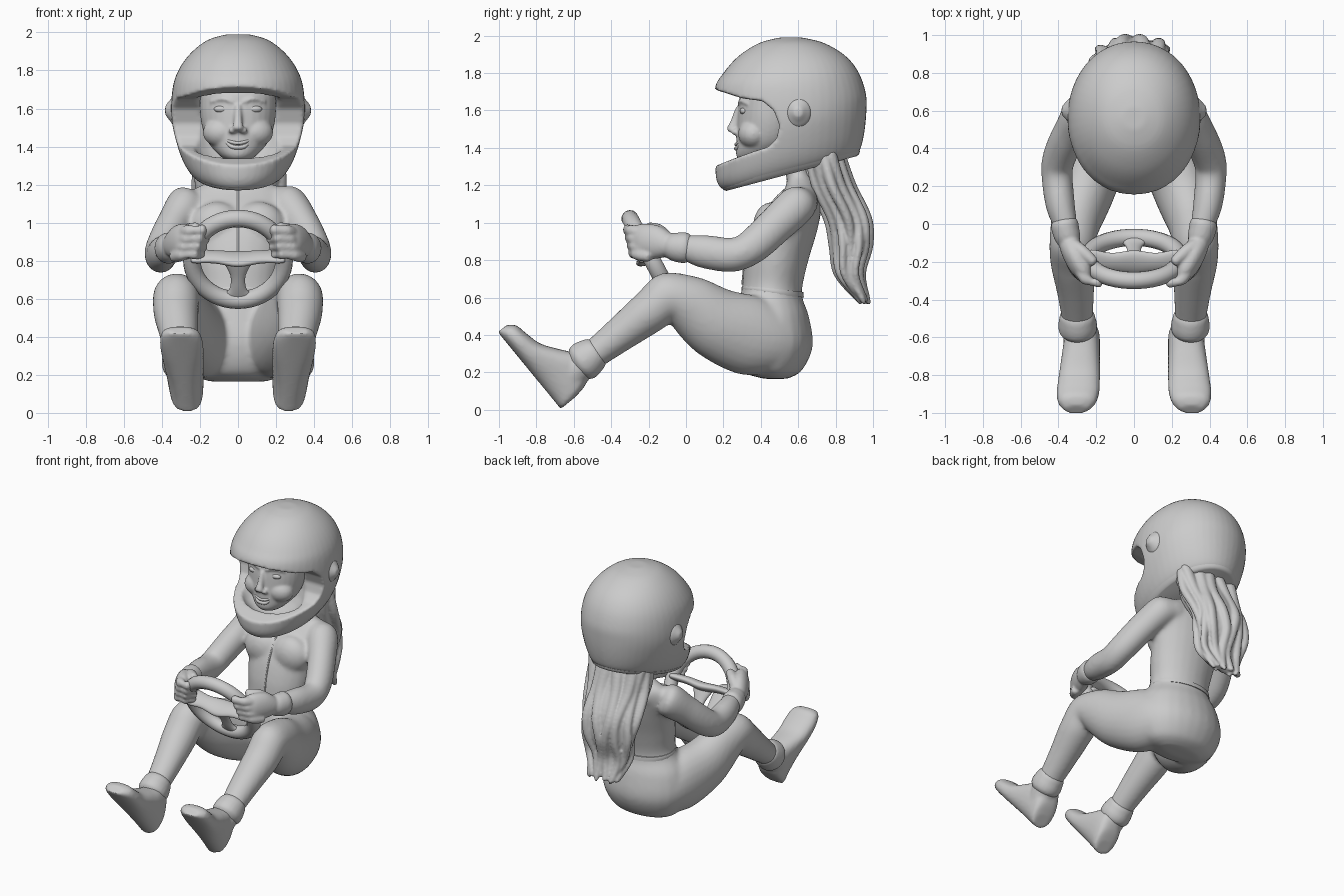
import bpy, bmesh, math
from mathutils import Vector, Matrix

if "Cube" in bpy.data.objects:
    bpy.data.objects.remove(bpy.data.objects["Cube"])

grey = bpy.data.materials.new("plain_grey")
grey.use_nodes = True
grey.diffuse_color = (0.6, 0.6, 0.6, 1)
grey.node_tree.nodes["Principled BSDF"].inputs["Base Color"].default_value = (0.6, 0.6, 0.6, 1)
X = Vector((1, 0, 0))


def catmull(p, steps):
    """Smooth a list of (centre, side, depth) vector triples."""
    out = []
    for i in range(len(p) - 1):
        a, b, c, d = p[max(i - 1, 0)], p[i], p[i + 1], p[min(i + 2, len(p) - 1)]
        for k in range(steps):
            t = k / steps
            out.append([b[j] + (c[j] - a[j]) * (t / 2)
                        + (a[j] * 2 - b[j] * 5 + c[j] * 4 - d[j]) * (t * t / 2)
                        + (b[j] * 3 - a[j] - c[j] * 3 + d[j]) * (t ** 3 / 2) for j in range(3)])
    return out + [p[-1]]


def loft(bm, rings, sides=24, steps=5, power=1.0):
    """Skin elliptical rings, closing both ends."""
    def arc(v):
        return math.copysign(abs(v) ** power, v)
    rows = []
    for c, a, b in catmull(rings, steps):
        angles = [2 * math.pi * i / sides for i in range(sides)]
        rows.append([bm.verts.new(c + a * arc(math.cos(t)) + b * arc(math.sin(t))) for t in angles])
    for r, s in zip(rows, rows[1:]):
        for i in range(sides):
            j = (i + 1) % sides
            bm.faces.new((r[i], r[j], s[j], s[i]))
    bm.faces.new(rows[0][::-1])
    bm.faces.new(rows[-1])


def tube(bm, pts, mirror=1, **kw):
    """Loft along a path of (x, y, z, side radius, depth radius) with rounded tips."""
    ps = [Vector((p[0] * mirror, p[1], p[2])) for p in pts]
    rings = []
    for i, p in enumerate(ps):
        t = (ps[min(i + 1, len(ps) - 1)] - ps[max(i - 1, 0)]).normalized()
        ref = X if abs(t.x) < 0.8 else Vector((0, 0, 1))
        a = (ref - t * ref.dot(t)).normalized()
        rings.append([p, a * pts[i][3], t.cross(a) * pts[i][4]])
        if i in (0, len(ps) - 1):
            out = -t if i == 0 else t
            tip = [p + out * min(pts[i][3:]) * 0.5, rings[-1][1] * 0.45, rings[-1][2] * 0.45]
            rings.insert(0 if i == 0 else len(rings), tip)
    loft(bm, rings, **kw)


def profile(bm, rows, **kw):
    """Loft rings given as (front y, front z, back y, back z, half width)."""
    rings = []
    for fy, fz, by, bz, w in rows:
        f, b = Vector((0, fy, fz)), Vector((0, by, bz))
        rings.append([(f + b) / 2, X * w, (b - f) / 2])
    loft(bm, rings, **kw)


def ball(bm, centre, size, segments=24):
    m = Matrix.Translation(centre) @ Matrix.Diagonal((*size, 1))
    bmesh.ops.create_uvsphere(bm, u_segments=segments, v_segments=segments // 2, radius=1, matrix=m)


def finish(name, bm, voxel=0, smooth=0, cutters=()):
    """Make the object, carve it, and blend its pieces when a voxel size is set."""
    bmesh.ops.recalc_face_normals(bm, faces=bm.faces)
    me = bpy.data.meshes.new(name)
    bm.to_mesh(me)
    bm.free()
    ob = bpy.data.objects.new(name, me)
    bpy.context.collection.objects.link(ob)
    for c in cutters:
        mod = ob.modifiers.new("carve", "BOOLEAN")
        mod.operation, mod.object, mod.solver = "DIFFERENCE", c, "EXACT"
    if voxel:
        mod = ob.modifiers.new("blend", "REMESH")
        mod.mode, mod.voxel_size = "VOXEL", voxel
        mod = ob.modifiers.new("soften", "SMOOTH")
        mod.factor, mod.iterations = 0.5, smooth
    if ob.modifiers:
        bpy.context.view_layer.update()
        done = bpy.data.meshes.new_from_object(ob.evaluated_get(bpy.context.evaluated_depsgraph_get()))
        ob.modifiers.clear()
        ob.data = done
    ob.data.materials.clear()
    ob.data.materials.append(grey)
    bpy.context.view_layer.objects.active = ob
    bpy.ops.object.select_all(action="DESELECT")
    ob.select_set(True)
    bpy.ops.object.shade_smooth_by_angle(angle=math.radians(50))
    return ob


# Racing suit: torso, arms and legs blended together
bm = bmesh.new()
profile(bm, [(.42, .165, .54, .165, .15), (.3, .21, .62, .21, .25), (.25, .36, .678, .34, .31),
             (.27, .52, .657, .5, .285), (.3, .66, .62, .62, .215), (.315, .8, .65, .78, .228),
             (.36, .95, .7, .95, .253), (.44, 1.08, .725, 1.08, .28), (.52, 1.17, .715, 1.16, .25),
             (.54, 1.225, .69, 1.22, .14), (.53, 1.27, .66, 1.27, .09), (.52, 1.4, .65, 1.4, .088)])
for s in (1, -1):
    ball(bm, (s * .11, .455, .98), (.14, .098, .13))
    tube(bm, [(.16, .625, 1.11, .085, .085), (.255, .6, 1.1, .102, .102), (.335, .485, .992, .093, .1),
              (.397, .35, .87, .088, .094), (.407, .25, .828, .083, .092), (.39, .1, .845, .078, .09),
              (.365, 0, .865, .064, .07), (.35, -.05, .87, .055, .06)], s)
    tube(bm, [(.135, .53, .36, .13, .14), (.16, .46, .37, .155, .185), (.205, .33, .4, .162, .215),
              (.265, .15, .47, .152, .19), (.31, 0, .575, .131, .15), (.325, -.1, .602, .123, .131),
              (.325, -.2, .52, .118, .115), (.31, -.35, .405, .1, .095), (.3, -.5, .29, .083, .077),
              (.3, -.58, .23, .078, .07)], s)
finish("racing_suit", bm, .014, 10)

# Suit trim: belt and front zip
bm = bmesh.new()
profile(bm, [(.302, .635, .63, .6, .217), (.296, .65, .629, .615, .221), (.302, .665, .628, .63, .217)], steps=2)
finish("belt", bm)
bm = bmesh.new()
tube(bm, [(0, .303, .68, .006, .006), (0, .318, .8, .006, .006), (0, .36, .95, .006, .006),
          (0, .44, 1.08, .006, .006), (0, .52, 1.17, .006, .006)], sides=8)
finish("front_zip", bm)

for s, side in ((1, "left"), (-1, "right")):
    # Shoe: sections stand square to a sole rising from heel to toe
    along, up = Vector((s * .07, -.63, .77)), Vector((0, .77, .63))
    heel = Vector((s * .268, -.675, .01))
    bm = bmesh.new()
    rings = []
    for d, h, w in ((-.008, .1, .055), (.01, .19, .08), (.07, .28, .092), (.15, .27, .098), (.23, .21, .104),
                    (.33, .14, .111), (.42, .115, .113), (.49, .1, .098), (.525, .06, .06)):
        rings.append([heel + along * d + up * (h / 2), X * w, up * (h / 2)])
    loft(bm, rings, power=.85)
    tube(bm, [(.298, -.5, .28, .085, .075), (.29, -.58, .22, .088, .085), (.28, -.63, .16, .08, .08)], s)
    finish(side + "_shoe", bm, .011, 4)
    # Ankle cuff
    bm = bmesh.new()
    tube(bm, [(.3, -.475, .31, .086, .082), (.3, -.505, .29, .097, .097), (.298, -.54, .264, .103, .106),
              (.297, -.57, .243, .095, .097)], s)
    finish(side + "_ankle_cuff", bm, .01, 4)
    # Gloved hand: cuff, palm, curled fingers and thumb, blended together
    bm = bmesh.new()
    tube(bm, [(.37, .01, .865, .07, .078), (.36, -.04, .868, .072, .08), (.345, -.09, .875, .062, .066)], s)
    tube(bm, [(.345, -.09, .88, .055, .062), (.32, -.16, .895, .058, .09), (.28, -.23, .9, .058, .095),
              (.25, -.27, .9, .04, .08)], s)
    for i in range(4):
        z, y, x = .82 + i * .042, -.01 * i, -.013 * i
        tube(bm, [(.335 + x, -.2 + y, z, .03, .03), (.29 + x, -.265 + y, z + .012, .031, .031),
                  (.23 + x, -.28 + y, z + .016, .03, .03), (.195 + x, -.23 + y, z + .01, .025, .025)], s, sides=12)
    tube(bm, [(.325, -.11, .925, .035, .035), (.27, -.15, .96, .035, .035), (.215, -.2, .975, .027, .027)], s, sides=12)
    finish(side + "_glove", bm, .009, 4)

# Steering wheel: rim, broad crossbar and lower spoke, built flat then tilted
bm = bmesh.new()
n, m = 48, 14
grid = []
for i in range(n):
    a = 2 * math.pi * i / n
    row = []
    for j in range(m):
        b = 2 * math.pi * j / m
        r = .243 + .046 * math.cos(b)
        row.append(bm.verts.new((r * math.cos(a), r * math.sin(a), .046 * math.sin(b))))
    grid.append(row)
for i in range(n):
    for j in range(m):
        p, q = grid[i], grid[(i + 1) % n]
        bm.faces.new((p[j], q[j], q[(j + 1) % m], p[(j + 1) % m]))
tube(bm, [(-.23, .02, 0, .065, .024), (-.12, .02, .01, .055, .026), (0, .01, .015, .07, .03),
          (.12, .02, .01, .055, .026), (.23, .02, 0, .065, .024)])
tube(bm, [(0, .01, .015, .08, .024), (0, -.09, .012, .04, .022), (0, -.17, .01, .045, .022),
          (0, -.225, 0, .085, .024)])
bm.transform(Matrix.Translation((0, -.185, .807)) @ Matrix.Rotation(math.radians(118), 4, "X"))
finish("steering_wheel", bm)

# Helmet: solid shell carved with a visor opening and a face hollow
bm = bmesh.new()
outline = [(-.1, 1.72), (.16, 1.71), (.3, 1.665), (.41, 1.65), (.47, 1.6), (.5, 1.52), (.485, 1.45),
           (.44, 1.405), (.36, 1.38), (.25, 1.34), (.15, 1.3), (-.1, 1.28)]
face = bm.faces.new([bm.verts.new((-.6, y, z)) for y, z in outline])
ext = bmesh.ops.extrude_face_region(bm, geom=[face])
bmesh.ops.translate(bm, verts=[v for v in ext["geom"] if isinstance(v, bmesh.types.BMVert)], vec=X * 1.2)
visor_cutter = finish("visor_cutter", bm)
bm = bmesh.new()
ball(bm, (0, .38, 1.51), (.265, .175, .25))
hollow_cutter = finish("hollow_cutter", bm)
cutters = (visor_cutter, hollow_cutter)
bm = bmesh.new()
profile(bm, [(.27, 1.19, .88, 1.365, .18), (.205, 1.175, .91, 1.365, .235), (.165, 1.22, .935, 1.4, .278),
             (.155, 1.32, .955, 1.49, .318), (.145, 1.5, .965, 1.6, .35), (.152, 1.71, .962, 1.69, .345),
             (.2, 1.8, .925, 1.8, .314), (.28, 1.89, .855, 1.89, .25), (.39, 1.96, .74, 1.96, .16),
             (.5, 1.99, .62, 1.99, .06)], sides=48, power=.97)
finish("helmet", bm, .011, 5, cutters)
for c in cutters:
    bpy.data.objects.remove(c)

# Helmet pivots and lower rim trim
bm = bmesh.new()
for s in (1, -1):
    tube(bm, [(.31, .6, 1.59, .085, .072), (.34, .6, 1.59, .078, .068), (.358, .6, 1.59, .055, .05)], s)
finish("visor_pivots", bm, .01, 4)
bm = bmesh.new()
profile(bm, [(.215, 1.17, .91, 1.355, .235), (.195, 1.18, .925, 1.365, .25), (.185, 1.2, .93, 1.385, .266)],
        sides=48, steps=2, power=.97)
finish("helmet_rim", bm)

# Face: head, nose, brows and cheeks
bm = bmesh.new()
profile(bm, [(.35, 1.31, .5, 1.33, .05), (.275, 1.345, .55, 1.38, .105), (.268, 1.42, .6, 1.44, .162),
             (.272, 1.52, .62, 1.52, .192), (.28, 1.62, .62, 1.62, .2), (.3, 1.7, .62, 1.7, .187),
             (.4, 1.78, .55, 1.78, .1)], sides=32)
tube(bm, [(0, .285, 1.61, .018, .02), (0, .262, 1.54, .022, .024), (0, .24, 1.495, .028, .024)], sides=16)
for s in (1, -1):
    ball(bm, (s * .028, .262, 1.485), (.022, .022, .017))
    ball(bm, (s * .085, .36, 1.475), (.1, .082, .08))
    tube(bm, [(.03, .286, 1.635, .011, .011), (.08, .296, 1.652, .012, .012), (.14, .33, 1.635, .009, .009)],
         s, sides=10)
finish("head", bm, .008, 6)
bm = bmesh.new()
for z, r in ((1.422, .009), (1.4, .011)):
    tube(bm, [(-.08, .3, 1.445, .005, .005), (-.038, .276, z + .003, r, r), (0, .268, z - .004, r, r),
              (.038, .276, z + .003, r, r), (.08, .3, 1.445, .005, .005)], sides=10)
finish("lips", bm)
bm = bmesh.new()
for s in (1, -1):
    ball(bm, (s * .085, .309, 1.597), (.042, .022, .019), 16)
finish("eyes", bm)

# Ponytail: flattened core with chunky wavy locks around it
bm = bmesh.new()
core = [(.735, 1.37, .2, .085), (.78, 1.2, .2, .105), (.865, 1.02, .19, .108),
        (.882, .88, .175, .1), (.875, .73, .145, .07), (.94, .6, .1, .028)]
tube(bm, [(0, y, z, w, d) for y, z, w, d in core])
for k in range(14):
    a = 2 * math.pi * k / 14
    lock = []
    for i, (y, z, w, d) in enumerate(core):
        wave = .02 * math.sin(i * 1.5 + k * 2.1)
        r = .041 - .004 * i
        lock.append((w * math.cos(a) + wave, y + d * math.sin(a), z, r, r * .8))
    x, y, z = lock[-1][:3]
    lock.append((x * .9, y + .015, z - .015 - .02 * (k % 3 == 0), .008, .008))
    tube(bm, lock, sides=10)
finish("ponytail", bm, .009, 2)
